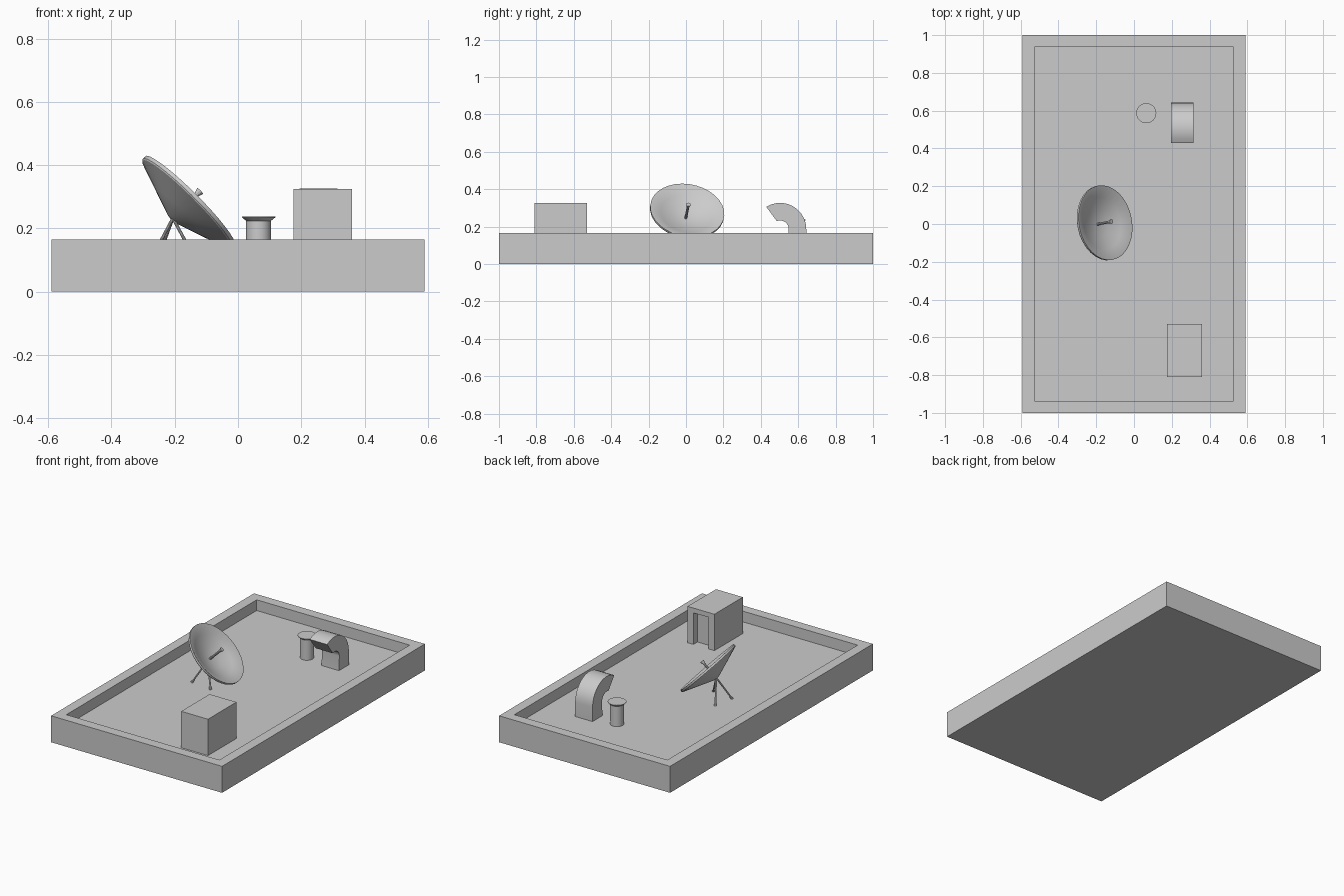
import bpy, bmesh
from math import radians, sin, cos, pi
from mathutils import Vector, Matrix

if "Cube" in bpy.data.objects:
    bpy.data.objects.remove(bpy.data.objects["Cube"])

FLOOR = 0.098


def finish(name, bm, smooth=False, matrix=None):
    if matrix:
        bm.transform(matrix)
    bmesh.ops.remove_doubles(bm, verts=bm.verts, dist=1e-5)
    bmesh.ops.recalc_face_normals(bm, faces=bm.faces)
    me = bpy.data.meshes.new(name)
    bm.to_mesh(me)
    bm.free()
    ob = bpy.data.objects.new(name, me)
    bpy.context.collection.objects.link(ob)
    if smooth:
        bpy.ops.object.select_all(action='DESELECT')
        ob.select_set(True)
        bpy.context.view_layer.objects.active = ob
        bpy.ops.object.shade_smooth_by_angle(angle=radians(30))
    return ob


def add_box(bm, x0, x1, y0, y1, z0, z1):
    m = Matrix.Translation(((x0 + x1) / 2, (y0 + y1) / 2, (z0 + z1) / 2))
    bmesh.ops.create_cube(bm, size=1, matrix=m @ Matrix.Diagonal((x1 - x0, y1 - y0, z1 - z0, 1)))


def lathe(name, profile, segments, matrix):
    bm = bmesh.new()
    vs = [bm.verts.new((r, 0, z)) for r, z in profile]
    es = [bm.edges.new(p) for p in zip(vs, vs[1:])]
    bmesh.ops.spin(bm, geom=vs + es, cent=(0, 0, 0), axis=(0, 0, 1), angle=2 * pi, steps=segments)
    return finish(name, bm, True, matrix)


def rod(name, a, b, r1, r2, n=10):
    a, b = Vector(a), Vector(b)
    bm = bmesh.new()
    m = Matrix.Translation((a + b) / 2) @ (b - a).to_track_quat('Z', 'Y').to_matrix().to_4x4()
    bmesh.ops.create_cone(bm, cap_ends=True, segments=n, radius1=r1, radius2=r2,
                          depth=(b - a).length, matrix=m)
    return finish(name, bm, True)


# roof slab with a raised parapet, made by insetting the top face
bm = bmesh.new()
add_box(bm, -0.59, 0.59, -1, 1, 0, 0.165)
top = max(bm.faces, key=lambda f: f.calc_center_median().z)
bmesh.ops.inset_region(bm, faces=[top], thickness=0.062, use_even_offset=True)
down = bmesh.ops.extrude_face_region(bm, geom=[top])
bmesh.ops.translate(bm, verts=[v for v in down['geom'] if isinstance(v, bmesh.types.BMVert)],
                    vec=(0, 0, FLOOR - 0.165))
if top.is_valid:
    bmesh.ops.delete(bm, geom=[top], context='FACES')
finish("roof_slab", bm)

# stair house with a recessed doorway on its back
bm = bmesh.new()
outline = [(0.175, FLOOR), (0.215, FLOOR), (0.215, 0.295), (0.32, 0.295),
           (0.32, FLOOR), (0.36, FLOOR), (0.36, 0.325), (0.175, 0.325)]
face = bm.faces.new([bm.verts.new((x, -0.53, z)) for x, z in outline])
ext = bmesh.ops.extrude_face_region(bm, geom=[face])
bmesh.ops.translate(bm, verts=[v for v in ext['geom'] if isinstance(v, bmesh.types.BMVert)],
                    vec=(0, -0.04, 0))
finish("doorway_frame", bm)
bm = bmesh.new()
add_box(bm, 0.175, 0.36, -0.81, -0.57, FLOOR, 0.325)
finish("stair_house", bm)

# curved air duct
bm = bmesh.new()
cy, cz, n = 0.503, 0.187, 10
outer = [(0.643, FLOOR)] + [(cy + 0.14 * cos(radians(122) * i / n),
                             cz + 0.14 * sin(radians(122) * i / n)) for i in range(n + 1)]
inner = [(0.546, FLOOR)] + [(cy + 0.046 * cos(radians(112) * i / n),
                             cz + 0.046 * sin(radians(112) * i / n)) for i in range(n + 1)]
rows = [[bm.verts.new((x, *p)) for x, p in
         ((0.195, o), (0.315, o), (0.315, i), (0.195, i))] for o, i in zip(outer, inner)]
for a, b in zip(rows, rows[1:]):
    for k in range(4):
        bm.faces.new((a[k], a[(k + 1) % 4], b[(k + 1) % 4], b[k]))
bm.faces.new(rows[0])
bm.faces.new(rows[-1])
finish("air_duct", bm, True)

# round vent with a flared cap
lathe("round_vent", [(0, FLOOR), (0.039, FLOOR), (0.039, 0.224), (0.053, 0.235), (0.053, 0.238), (0, 0.238)],
      32, Matrix.Translation((0.065, 0.587, 0)))

# dish, tilted toward its aim
centre = Vector((-0.151, 0.007, 0.287))
aim = Vector((0.70, 0.14, 0.70)).normalized()
tilt = Matrix.Translation(centre) @ aim.to_track_quat('Z', 'Y').to_matrix().to_4x4()
lathe("dish", [(0, -0.083), (0.018, -0.082), (0.10, -0.052), (0.197, -0.016), (0.2, -0.012),
               (0.2, 0), (0.195, 0), (0.14, -0.026), (0.07, -0.05), (0, -0.06)], 32, tilt)

# feed arm and horn
rod("feed_arm", centre - aim * 0.065, centre + aim * 0.03, 0.007, 0.007)
rod("feed_horn", centre + aim * 0.026, centre + aim * 0.045, 0.007, 0.013)

# tripod legs with small feet
hub = centre - aim * 0.078
for i, (x, y) in enumerate([(-0.277, -0.06), (-0.133, -0.08), (-0.255, 0.075)]):
    foot = Vector((x, y, FLOOR))
    rod(f"dish_leg_{i}", foot, hub, 0.005, 0.005)
    rod(f"dish_foot_{i}", foot, foot.lerp(hub, 0.12), 0.008, 0.006)
